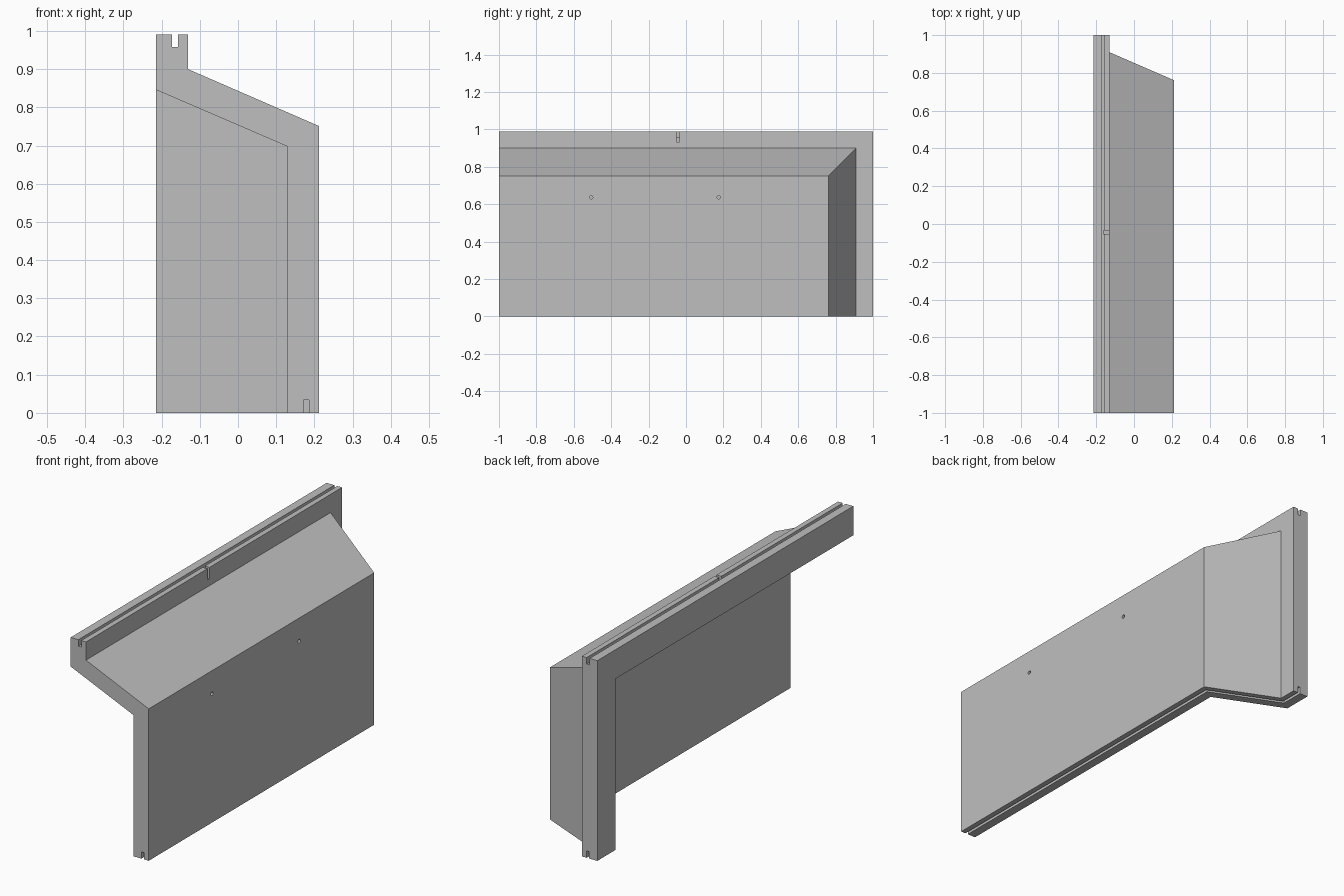
import bpy
import bmesh
from math import pi
from mathutils import Matrix, Vector

cube = bpy.data.objects.get("Cube")
if cube:
    bpy.data.objects.remove(cube)

TOP, BACK, FRONT = 0.99, 1.0, -1.0
THICK = 0.084

grey = bpy.data.materials.new("plain grey")
grey.use_nodes = True
grey.diffuse_color = (0.52, 0.52, 0.52, 1)
grey.node_tree.nodes["Principled BSDF"].inputs["Base Color"].default_value = grey.diffuse_color


def make_object(name, bm):
    bmesh.ops.recalc_face_normals(bm, faces=bm.faces)
    mesh = bpy.data.meshes.new(name)
    bm.to_mesh(mesh)
    bm.free()
    mesh.materials.append(grey)
    obj = bpy.data.objects.new(name, mesh)
    bpy.context.collection.objects.link(obj)
    return obj


def box(name, low, high):
    bm = bmesh.new()
    low, high = Vector(low), Vector(high)
    bmesh.ops.create_cube(bm, size=1)
    bmesh.ops.scale(bm, vec=high - low, verts=bm.verts)
    bmesh.ops.translate(bm, vec=(low + high) / 2, verts=bm.verts)
    return make_object(name, bm)


def offset_path(points, dist):
    """Parallel copy of an open path, mitred at its corners."""
    pts = [Vector(p) for p in points]
    dirs = [(b - a).normalized() for a, b in zip(pts, pts[1:])]
    normals = [Vector((-d.y, d.x)) for d in dirs]
    result = []
    for i, p in enumerate(pts):
        a, b = normals[max(i - 1, 0)], normals[min(i, len(normals) - 1)]
        result.append(p + (a + b) * dist / (1 + a.dot(b)))
    return result


# Wall section as (x, depth from the top and back edges)
outer = [(-0.131, 0), (-0.131, 0.09), (0.212, 0.239)]
inner = [(-0.215, 0), (-0.215, 0.144), (0.128, 0.292)]

# Cover: the section runs along the top, mitres, and runs down the back end
bm = bmesh.new()


def skin(profile):
    rows = [[bm.verts.new(c) for c in ((x, FRONT, TOP - d),
                                       (x, BACK - d, TOP - d),
                                       (x, BACK - d, 0))] for x, d in profile]
    corner = bm.verts.new((profile[-1][0], FRONT, 0))
    for r, s in zip(rows, rows[1:]):
        for k in range(2):
            bm.faces.new((r[k], r[k + 1], s[k + 1], s[k]))
    bm.faces.new(rows[-1] + [corner])
    return rows, corner


out_rows, out_corner = skin(outer)
in_rows, in_corner = skin(inner)
for k in range(2):
    bm.faces.new((out_rows[0][k], out_rows[0][k + 1], in_rows[0][k + 1], in_rows[0][k]))
for k in (0, 2):
    bm.faces.new([r[k] for r in out_rows] + [out_corner, in_corner]
                 + [r[k] for r in reversed(in_rows)])
cover = make_object("cover_panel", bm)

# Seal groove along the top rim, and the drain notch beside it
cutters = [box("top_groove_cutter", (-0.173, -1.1, 0.958), (-0.157, 1.1, 1.1)),
           box("notch_cutter", (-0.162, -0.052, 0.934), (-0.1, -0.035, 1.1))]

# Seal groove following the wall along the bottom edge
path = [(0.212, -1.1), (0.212, BACK - 0.239), (-0.131, BACK - 0.09), (-0.131, 1.1)]
bm = bmesh.new()
loop = offset_path(path, 0.026) + offset_path(path, 0.040)[::-1]
face = bm.faces.new([bm.verts.new((p.x, p.y, -0.1)) for p in loop])
top = bmesh.ops.extrude_face_region(bm, geom=[face])["geom"]
bmesh.ops.translate(bm, vec=(0, 0, 0.134),
                    verts=[v for v in top if isinstance(v, bmesh.types.BMVert)])
cutters.append(make_object("bottom_groove_cutter", bm))

# Two small blind holes in the main face
for y in (-0.507, 0.175):
    bm = bmesh.new()
    bmesh.ops.create_cone(bm, cap_ends=True, segments=16, radius1=0.009,
                          radius2=0.009, depth=THICK,
                          matrix=Matrix.Translation((0.212, y, 0.637))
                          @ Matrix.Rotation(pi / 2, 4, 'Y'))
    cutters.append(make_object("hole_cutter", bm))

# Cut the details and discard the helpers
bpy.context.view_layer.objects.active = cover
for cutter in cutters:
    cutter.hide_render = True
    mod = cover.modifiers.new("cut", 'BOOLEAN')
    mod.operation = 'DIFFERENCE'
    mod.solver = 'EXACT'
    mod.object = cutter
    bpy.ops.object.modifier_apply(modifier=mod.name)
    bpy.data.objects.remove(cutter)
